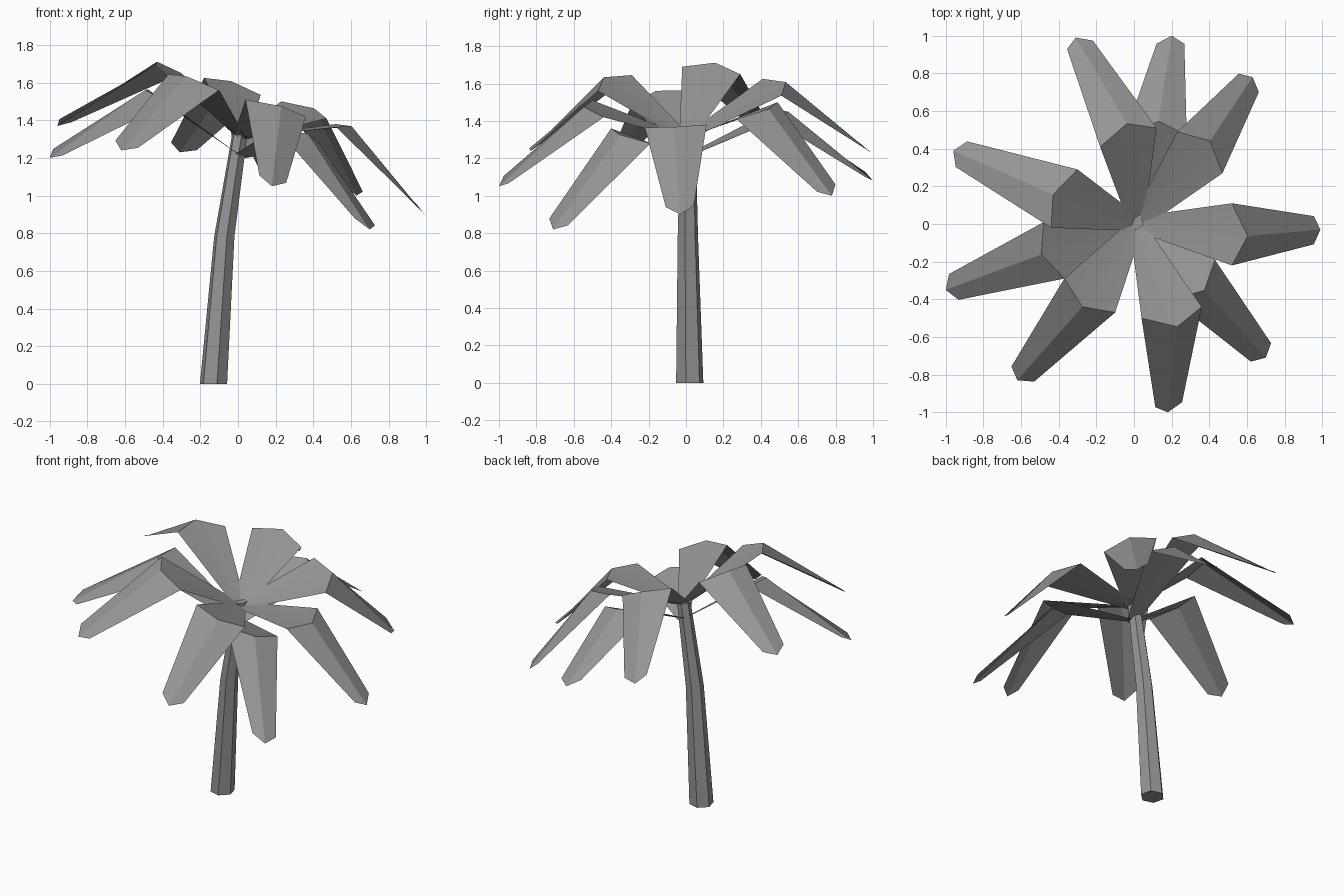
import bpy, bmesh, math
from mathutils import Vector

if "Cube" in bpy.data.objects:
    bpy.data.objects.remove(bpy.data.objects["Cube"], do_unlink=True)

grey = bpy.data.materials.new("plain_grey")
grey.use_nodes = True
colour = (0.3, 0.3, 0.3, 1)
grey.diffuse_color = colour
grey.node_tree.nodes["Principled BSDF"].inputs["Base Color"].default_value = colour


def finish(name, bm):
    """Turn a bmesh into a named, shaded object."""
    mesh = bpy.data.meshes.new(name)
    bm.to_mesh(mesh)
    bm.free()
    mesh.materials.append(grey)
    obj = bpy.data.objects.new(name, mesh)
    bpy.context.collection.objects.link(obj)
    bpy.ops.object.select_all(action="DESELECT")
    obj.select_set(True)
    bpy.context.view_layer.objects.active = obj
    bpy.ops.object.shade_smooth_by_angle(angle=math.radians(20))
    return obj


def build_trunk(sections, sides=6, turn=math.radians(-16)):
    """Loft polygon rings up the leaning trunk and cap both ends."""
    bm = bmesh.new()
    rings = []
    for centre, radius in sections:
        ring = []
        for i in range(sides):
            angle = turn + math.tau * i / sides
            offset = Vector((math.cos(angle), math.sin(angle), 0)) * radius
            ring.append(bm.verts.new(Vector(centre) + offset))
        rings.append(ring)
    for low, high in zip(rings, rings[1:]):
        for i in range(sides):
            j = (i + 1) % sides
            bm.faces.new((low[i], low[j], high[j], high[i]))
    bm.faces.new(rings[0][::-1])
    bm.faces.new(rings[-1])
    return finish("trunk", bm)


def build_frond(name, base, elbow_left, elbow_right, tip):
    """Folded leaf: narrow base, wide pointed elbow, drooping narrow tip."""
    base, left, right, tip = map(Vector, (base, elbow_left, elbow_right, tip))
    side = (left - right).normalized()
    middle = (left + right) / 2
    elbow = middle + (middle - base).normalized() * 0.085 - Vector((0, 0, 0.015))
    shoulder = tip + (elbow - tip).normalized() * 0.055
    bm = bmesh.new()
    rows = [
        (base + side * 0.04, base, base - side * 0.04),
        (left, elbow, right),
        (shoulder + side * 0.075, tip, shoulder - side * 0.075),
    ]
    rows = [[bm.verts.new(p) for p in row] for row in rows]
    for near, far in zip(rows, rows[1:]):
        for i in range(2):
            bm.faces.new((near[i], near[i + 1], far[i + 1], far[i]))
    return finish(name, bm)


# Trunk: base, bend and crown
build_trunk([((-0.13, 0.02, 0), 0.075),
             ((-0.073, 0.01, 0.78), 0.056),
             ((0.01, 0.01, 1.33), 0.042)])

# Fronds: left elbow corner, right elbow corner and tip
upper = {
    "left": ((.52, .11, 1.38), (.52, -.22, 1.365), (.99, -.03, .9)),
    "back_left": ((.23, .49, 1.5), (.47, .27, 1.41), (.63, .78, 1.0)),
    "back_right": ((-.18, .41, 1.625), (.12, .51, 1.535), (-.31, .99, 1.23)),
    "right": ((-.44, -.02, 1.69), (-.3, .29, 1.65), (-.96, .39, 1.37)),
    "front_right": ((-.1, -.47, 1.56), (-.37, -.29, 1.645), (-.62, -.83, 1.24)),
    "front": ((.36, -.44, 1.42), (.04, -.5, 1.51), (.18, -1, 1.05)),
}
lower = {
    "back": ((-.05, .47, 1.46), (.28, .47, 1.4), (.2, 1, 1.08)),
    "right": ((-.37, -.29, 1.49), (-.48, .01, 1.565), (-1, -.35, 1.2)),
    "front_left": ((.43, -.19, 1.28), (.2, -.4, 1.36), (.7, -.71, .82)),
}
for layer, height, fronds in (("upper", 1.31, upper), ("lower", 1.21, lower)):
    for place, points in fronds.items():
        build_frond(f"{layer}_frond_{place}", (0.015, 0, height), *points)
